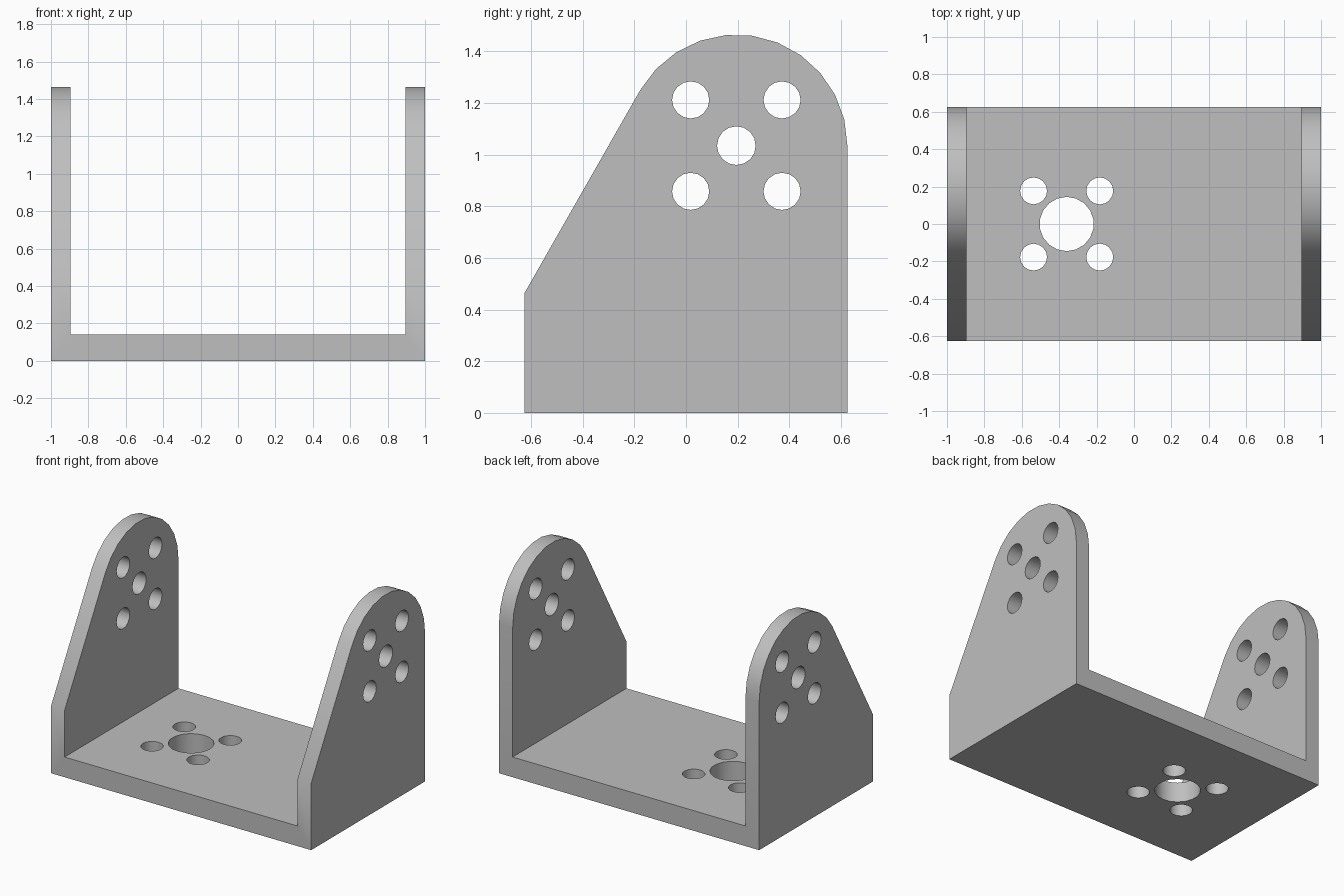
import bpy
import bmesh
from math import radians, sin, cos, pi
from mathutils import Matrix, Vector

cube = bpy.data.objects.get("Cube")
if cube:
    bpy.data.objects.remove(cube)

DEPTH = 0.625          # half depth of the bracket
INNER = 0.895          # inner face of each side wall
FLOOR = 0.14           # thickness of the base
AXIS = Vector((0, 0.195, 1.035))   # centre of the rounded wall tops
RADIUS = 0.43

grey = bpy.data.materials.new("grey metal")
grey.use_nodes = True
colour = (0.52, 0.52, 0.52, 1)
grey.diffuse_color = colour
grey.node_tree.nodes["Principled BSDF"].inputs["Base Color"].default_value = colour


def finish(bm, name):
    bmesh.ops.recalc_face_normals(bm, faces=bm.faces)
    mesh = bpy.data.meshes.new(name)
    bm.to_mesh(mesh)
    bm.free()
    mesh.materials.append(grey)
    obj = bpy.data.objects.new(name, mesh)
    bpy.context.collection.objects.link(obj)
    return obj


def add_hole(bm, centre, radius, length, turn, sides=16):
    bmesh.ops.create_cone(bm, cap_ends=True, segments=sides, radius1=radius,
                          radius2=radius, depth=length,
                          matrix=Matrix.Translation(centre) @ turn)


# Side outline, rounded over the top, extruded across the full width
arc = [(AXIS.y + RADIUS * cos(a), AXIS.z + RADIUS * sin(a))
       for a in (radians(150) * i / 11 for i in range(12))]
outline = [(-DEPTH, 0), (DEPTH, 0)] + arc + [(-DEPTH, 0.465)]
bm = bmesh.new()
side = bm.faces.new([bm.verts.new((-1, y, z)) for y, z in outline])
moved = bmesh.ops.extrude_face_region(bm, geom=[side])["geom"]
bmesh.ops.translate(bm, vec=(2, 0, 0),
                    verts=[v for v in moved if isinstance(v, bmesh.types.BMVert)])
bracket = finish(bm, "bracket")

# Space between the walls
bm = bmesh.new()
bmesh.ops.create_cube(bm, size=2, matrix=Matrix.Translation((0, 0, FLOOR + 1))
                      @ Matrix.Diagonal((INNER, 1, 1, 1)))
channel = finish(bm, "channel_cutter")

# Holes through both walls
bm = bmesh.new()
across = Matrix.Rotation(pi / 2, 4, 'Y')
add_hole(bm, AXIS, 0.075, 3, across)
for dy in (-0.177, 0.177):
    for dz in (-0.177, 0.177):
        add_hole(bm, AXIS + Vector((0, dy, dz)), 0.072, 3, across)
wall_holes = finish(bm, "wall_hole_cutter")

# Holes through the base
bm = bmesh.new()
hub = Vector((-0.36, 0, FLOOR / 2))
add_hole(bm, hub, 0.145, 0.4, Matrix(), 18)
for dx in (-0.177, 0.177):
    for dy in (-0.177, 0.177):
        add_hole(bm, hub + Vector((dx, dy, 0)), 0.072, 0.4, Matrix())
base_holes = finish(bm, "base_hole_cutter")

# Cut the bracket, then discard the cutters
bpy.ops.object.select_all(action='DESELECT')
bracket.select_set(True)
bpy.context.view_layer.objects.active = bracket
for cutter in (channel, wall_holes, base_holes):
    cutter.hide_render = True
    cut = bracket.modifiers.new(cutter.name, 'BOOLEAN')
    cut.operation = 'DIFFERENCE'
    cut.solver = 'EXACT'
    cut.object = cutter
    bpy.ops.object.modifier_apply(modifier=cut.name)
    bpy.data.objects.remove(cutter)

bpy.ops.object.shade_smooth_by_angle(angle=radians(35))
